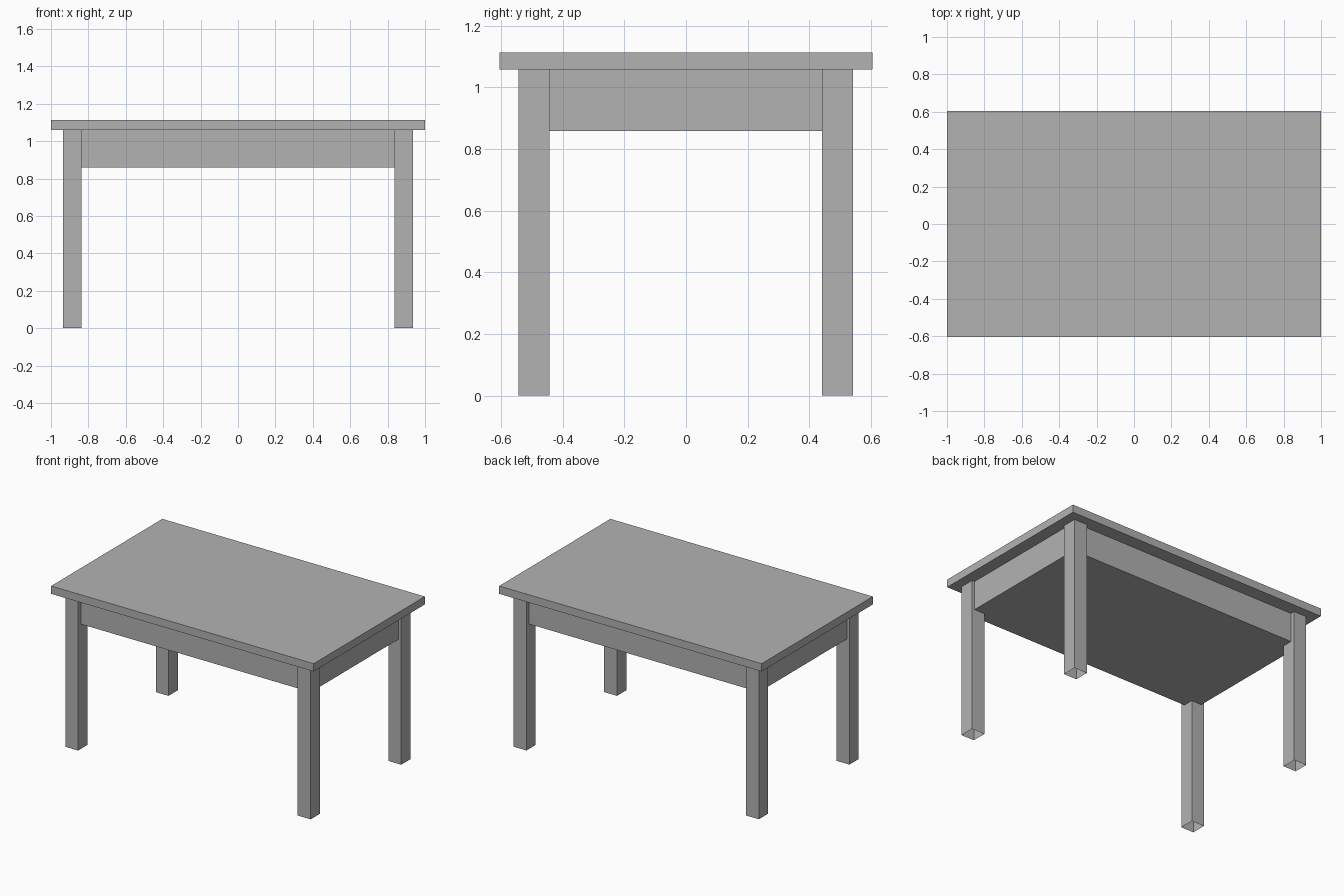
import bpy
import bmesh

if "Cube" in bpy.data.objects:
    bpy.data.objects.remove(bpy.data.objects["Cube"])

grey = bpy.data.materials.new("plain grey")
grey.diffuse_color = (0.448, 0.448, 0.448, 1.0)
grey.use_nodes = True
grey.node_tree.nodes["Principled BSDF"].inputs["Base Color"].default_value = grey.diffuse_color


def box(name, lo, hi, open_bottom=False):
    """Axis-aligned box between two corners, optionally without its bottom face."""
    bm = bmesh.new()
    bmesh.ops.create_cube(bm, size=1.0)
    for v in bm.verts:
        for i in range(3):
            v.co[i] = lo[i] if v.co[i] < 0 else hi[i]
    if open_bottom:
        bm.normal_update()
        down = [f for f in bm.faces if f.normal.z < -0.9]
        bmesh.ops.delete(bm, geom=down, context='FACES_ONLY')
    mesh = bpy.data.meshes.new(name)
    bm.to_mesh(mesh)
    bm.free()
    mesh.materials.append(grey)
    obj = bpy.data.objects.new(name, mesh)
    bpy.context.collection.objects.link(obj)
    return obj


TOP, UNDER, APRON = 1.113, 1.059, 0.859

# Table top
box("table_top", (-1.0, -0.605, UNDER), (1.0, 0.605, TOP))

# Closed apron box, set slightly back from the leg faces
box("apron", (-0.915, -0.514, APRON), (0.915, 0.512, UNDER))

# Four hollow legs, open at the foot
for side, x0, x1 in (("left", -0.935, -0.838), ("right", 0.836, 0.935)):
    for end, y0, y1 in (("front", -0.544, -0.443), ("back", 0.441, 0.542)):
        box(f"{end}_{side}_leg", (x0, y0, 0.0), (x1, y1, UNDER), open_bottom=True)
